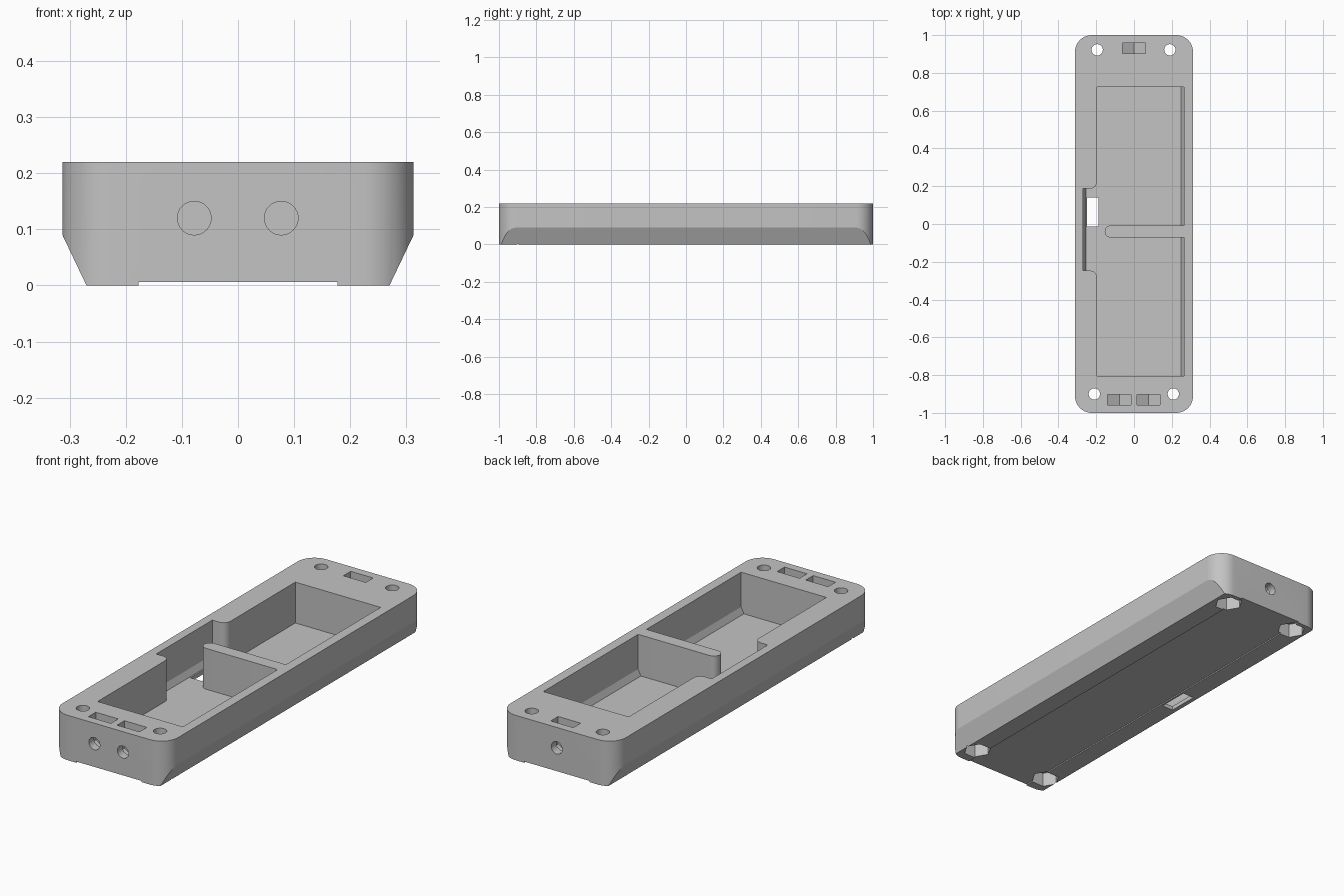
import bpy, bmesh, math
from mathutils import Vector

cube = bpy.data.objects.get("Cube")
if cube:
    bpy.data.objects.remove(cube, do_unlink=True)

grey = bpy.data.materials.new("mid grey")
grey.use_nodes = True
COLOUR = (0.55, 0.55, 0.55, 1)
grey.diffuse_color = COLOUR
grey.node_tree.nodes["Principled BSDF"].inputs["Base Color"].default_value = COLOUR


def arc(cx, cy, r, start, end, n=12):
    angles = [math.radians(start + (end - start) * i / n) for i in range(n + 1)]
    return [(cx + r * math.cos(a), cy + r * math.sin(a)) for a in angles]


def circle(cx, cy, r, n=32, turn=0):
    return arc(cx, cy, r, turn, turn + 360, n)[:-1]


def box(x0, x1, y0, y1):
    return [(x0, y0), (x1, y0), (x1, y1), (x0, y1)]


def prism(name, outline, low, high, axis="z"):
    """Extrude an outline along z, or an x-z outline along y."""
    bm = bmesh.new()
    place = (lambda p, t: Vector((p[0], p[1], t))) if axis == "z" else \
            (lambda p, t: Vector((p[0], t, p[1])))
    a = [bm.verts.new(place(p, low)) for p in outline]
    b = [bm.verts.new(place(p, high)) for p in outline]
    bm.faces.new(a)
    bm.faces.new(b)
    for i in range(len(a)):
        j = (i + 1) % len(a)
        bm.faces.new((a[i], a[j], b[j], b[i]))
    bmesh.ops.recalc_face_normals(bm, faces=bm.faces)
    mesh = bpy.data.meshes.new(name)
    bm.to_mesh(mesh)
    bm.free()
    mesh.materials.append(grey)
    ob = bpy.data.objects.new(name, mesh)
    bpy.context.collection.objects.link(ob)
    return ob


def combine(target, tool, operation="DIFFERENCE"):
    tool.hide_render = True
    mod = target.modifiers.new("cut", "BOOLEAN")
    mod.operation, mod.solver, mod.object = operation, "EXACT", tool
    bpy.context.view_layer.update()
    graph = bpy.context.evaluated_depsgraph_get()
    result = bpy.data.meshes.new_from_object(target.evaluated_get(graph))
    target.modifiers.clear()
    target.data = result
    bpy.data.objects.remove(tool, do_unlink=True)


W, L, H, R = 0.313, 1.0, 0.22, 0.09

# Rounded body with chamfered lower sides and a shallow groove underneath
outline = (arc(W - R, L - R, R, 0, 90) + arc(R - W, L - R, R, 90, 180)
           + arc(R - W, R - L, R, 180, 270) + arc(W - R, R - L, R, 270, 360))
body = prism("tray_body", outline, 0, H)
section = [(-0.27, 0), (-0.177, 0), (-0.177, 0.006), (0.177, 0.006), (0.177, 0),
           (0.27, 0), (W, 0.09), (W + 0.01, 0.11), (W + 0.01, 0.3),
           (-W - 0.01, 0.3), (-W - 0.01, 0.11), (-W, 0.09)]
combine(body, prism("section_cutter", section, -1.1, 1.1, "y"), "INTERSECT")

# Main pocket with side bay, sloped lower walls and a round-ended divider
f = 0.035
plan = ([(0.29, -0.805), (0.29, 0.725), (-0.197, 0.725)]
        + arc(-0.197 - f, 0.187 + f, f, 0, -90, 8)
        + [(-0.29, 0.187), (-0.29, -0.247)]
        + arc(-0.197 - f, -0.247 - f, f, 90, 0, 8) + [(-0.197, -0.805)])
pocket = prism("pocket_cutter", plan, 0.01, 0.29)
walls = [(-0.255, 0.02), (0.25, 0.02), (0.265, 0.05), (0.265, 0.27),
         (-0.27, 0.27), (-0.27, 0.05)]
combine(pocket, prism("wall_cutter", walls, -1.1, 1.1, "y"), "INTERSECT")
divider = [(0.3, -0.072), (0.3, -0.008)] + arc(-0.123, -0.04, 0.032, 90, 270)
combine(pocket, prism("divider_cutter", divider, -0.1, 0.4))
combine(body, pocket)

# Cable opening through the floor
combine(body, prism("opening_cutter", box(-0.248, -0.187, -0.013, 0.14), -0.1, 0.1))

# Vertical screw holes with hexagonal nut recesses underneath
for x, y in ((-0.195, 0.922), (0.19, 0.922), (-0.21, -0.9), (0.208, -0.9)):
    combine(body, prism("screw_cutter", circle(x, y, 0.03), -0.1, 0.4))
    combine(body, prism("nut_cutter", circle(x, y, 0.065, 6), -0.1, 0.07))

# End screw holes with captive nut slots open at the top
for x, side in ((-0.078, -1), (0.077, -1), (0, 1)):
    slot = [(x, 0.05), (x + 0.061, 0.085), (x + 0.061, 0.3),
            (x - 0.061, 0.3), (x - 0.061, 0.085)]
    combine(body, prism("slot_cutter", slot, *sorted((side * 0.902, side * 0.959)), "y"))
    combine(body, prism("end_hole_cutter", circle(x, 0.12, 0.03),
                        *sorted((side * 0.86, side * 1.1)), "y"))

# Smooth curved walls, keep edges sharp
bpy.ops.object.select_all(action="DESELECT")
body.select_set(True)
bpy.context.view_layer.objects.active = body
bpy.ops.object.shade_smooth_by_angle(angle=math.radians(25))
